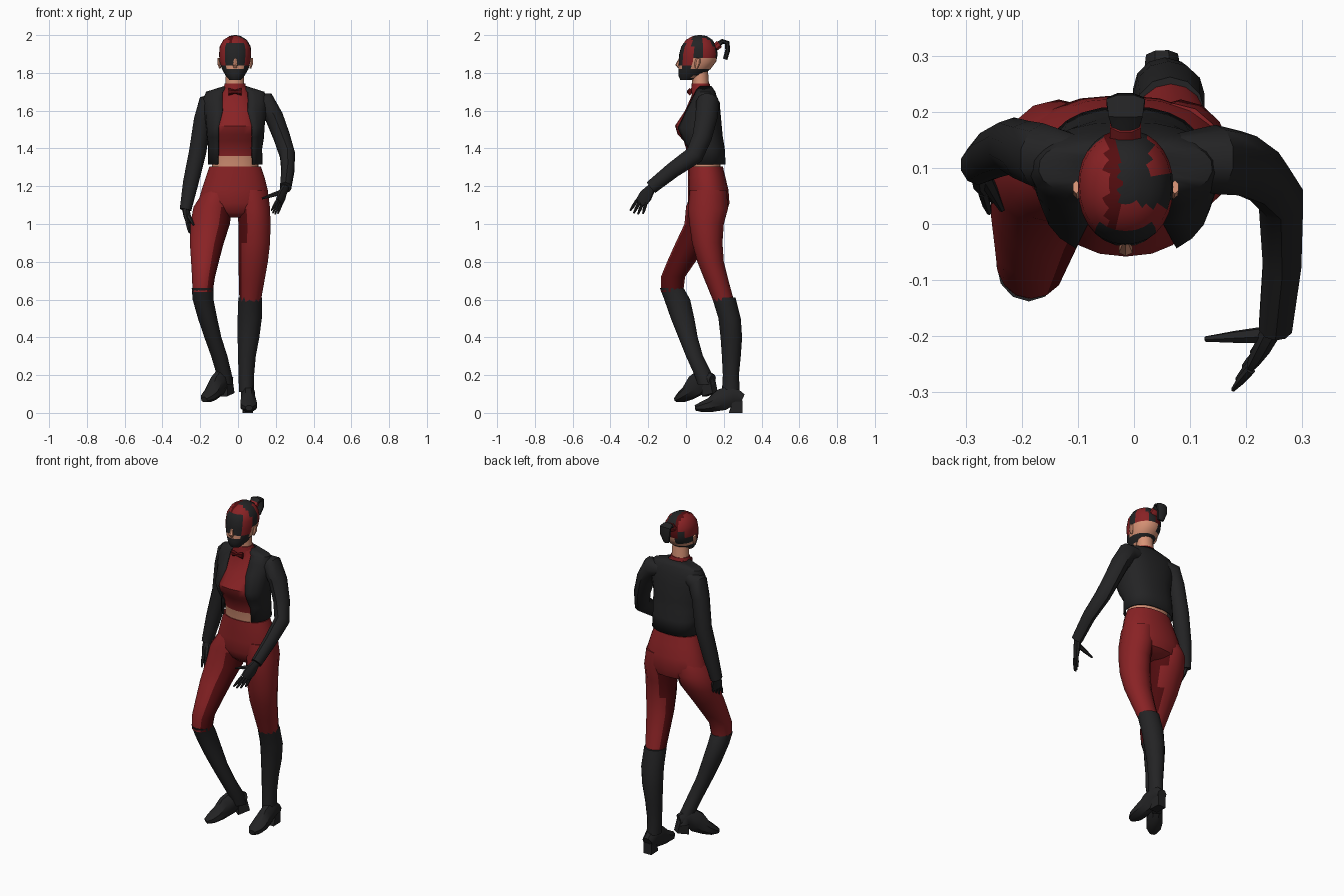
import bpy, bmesh, math
from mathutils import Vector, Matrix


def mat(name, rgb):
    m = bpy.data.materials.new(name)
    m.diffuse_color = (*rgb, 1)
    return m


BLACK = mat("black", (0.017, 0.017, 0.018))
RED = mat("red", (0.25, 0.016, 0.018))
DARK = mat("dark red", (0.09, 0.004, 0.005))
SKIN = mat("skin", (0.68, 0.29, 0.18))


def skin_rings(name, rings, mats, closed=True, rule=None, angle=40):
    """Bridge equal-length rings of points, cap the ends, colour faces by a rule."""
    bm = bmesh.new()
    vs = [[bm.verts.new(p) for p in r] for r in rings]
    n = len(rings[0])
    for a, b in zip(vs, vs[1:]):
        for i in range(n if closed else n - 1):
            j = (i + 1) % n
            bm.faces.new((a[i], a[j], b[j], b[i]))
    if closed:
        bm.faces.new(vs[0])
        bm.faces.new(vs[-1])
    bmesh.ops.recalc_face_normals(bm, faces=bm.faces)
    bm.normal_update()
    if rule:
        for f in bm.faces:
            f.material_index = rule(f.calc_center_median(), f.normal)
    me = bpy.data.meshes.new(name)
    bm.to_mesh(me)
    bm.free()
    for m in mats:
        me.materials.append(m)
    ob = bpy.data.objects.new(name, me)
    bpy.context.collection.objects.link(ob)
    bpy.ops.object.select_all(action='DESELECT')
    ob.select_set(True)
    bpy.context.view_layer.objects.active = ob
    bpy.ops.object.shade_smooth_by_angle(angle=math.radians(angle))
    return ob


def loft(name, rows, mats, n=14, sub=1, power=1.0, rule=None):
    """Level rings from rows (x0, x1, y0, y1, z[, front gap in degrees])."""
    full = []
    for a, b in zip(rows, rows[1:]):
        for k in range(sub):
            full.append([p + (q - p) * k / sub for p, q in zip(a, b)])
    full.append(rows[-1])
    gapped = len(rows[0]) > 5
    rings = []
    for r in full:
        x0, x1, y0, y1, z = r[:5]
        gap = math.radians(r[5]) if gapped else 0
        ring = []
        for i in range(n):
            a = gap + (2 * math.pi - 2 * gap) * i / (n - 1 if gapped else n)
            s, c = math.sin(a), math.cos(a)
            s, c = math.copysign(abs(s) ** power, s), math.copysign(abs(c) ** power, c)
            ring.append(((x0 + x1 + (x1 - x0) * s) / 2, (y0 + y1 - (y1 - y0) * c) / 2, z))
        rings.append(ring)
    return skin_rings(name, rings, mats, not gapped, rule)


def tube(name, pts, m, n=8, side=(1, 0, 0)):
    """Tube along points (x, y, z, half width along side, half depth)."""
    P = [Vector(p[:3]) for p in pts]
    rings = []
    for i, p in enumerate(pts):
        t = (P[min(i + 1, len(P) - 1)] - P[max(i - 1, 0)]).normalized()
        u = Vector(side)
        u = (u - t * u.dot(t)).normalized()
        v = t.cross(u)
        rings.append([P[i] + u * p[3] * math.cos(a) + v * p[4] * math.sin(a)
                      for a in (2 * math.pi * (k + .5) / n for k in range(n))])
    return skin_rings(name, rings, [m])


# torso with bare waist and red top
loft("top_and_waist", [
    (-.14, .11, .02, .185, 1.27), (-.135, .105, .012, .18, 1.36), (-.145, .115, -.012, .175, 1.44),
    (-.15, .12, -.045, .175, 1.475), (-.15, .12, -.058, .175, 1.52), (-.14, .11, -.005, .165, 1.6),
    (-.1, .07, .03, .15, 1.68), (-.07, .04, .035, .125, 1.73)],
    [RED, SKIN], n=20, power=.9, rule=lambda c, n: 1 if c.z < 1.36 else 0)

# open cropped jacket
jacket = loft("jacket", [
    (-.16, .13, -.005, .21, 1.315, 37), (-.158, .128, -.005, .205, 1.4, 35),
    (-.165, .138, -.04, .195, 1.46, 33), (-.168, .14, -.06, .19, 1.51, 32),
    (-.182, .152, -.005, .182, 1.6, 20), (-.185, .155, .025, .168, 1.66, 20),
    (-.17, .14, .045, .155, 1.70, 22), (-.075, .045, .055, .135, 1.73, 40)],
    [BLACK], n=21, power=.85)
solid = jacket.modifiers.new("thickness", 'SOLIDIFY')
solid.thickness = .008

# neck, collar and bow
loft("neck", [(-.07, .035, .035, .125, 1.69), (-.062, .03, .03, .115, 1.83)], [SKIN], n=12)
loft("collar", [(-.082, .05, .025, .135, 1.69), (-.07, .038, .03, .125, 1.745)], [RED], n=12)
tube("bow", [(-.05, .02, 1.70, .01, .02), (-.016, .014, 1.70, .01, .01), (.018, .02, 1.70, .01, .02)],
     DARK, 6, (0, 1, 0))


# head with two-tone cap, eye mask and mouth mask
def head_colour(c, n):
    dx = c.x + .015
    if c.z < 1.812:
        return 0 if c.y < .035 or c.z > 1.787 else 3
    if c.z < 1.845:
        return 3 if (abs(dx) < .045 or c.y > .02) else 0
    if c.z < 1.885 and c.y > .03:
        return 3 if dx > -.02 else 0
    if c.y < .01 and abs(dx) < .055 and c.z < 1.965:
        return 0
    if c.x < -.05:
        return 1 if c.y < .13 or c.z > 1.92 else 0
    if c.x < -.025:
        return 2
    if c.y < .035:
        return 1
    if c.y < .09:
        return 0
    return 1 if c.x > .03 else 0


loft("head", [
    (-.045, .015, -.03, .03, 1.762), (-.065, .035, -.04, .085, 1.785), (-.085, .055, -.04, .13, 1.82),
    (-.098, .066, -.038, .16, 1.86), (-.1, .07, -.036, .168, 1.9), (-.097, .067, -.025, .16, 1.94),
    (-.077, .047, 0, .14, 1.975), (-.045, .015, .035, .11, 1.995), (-.02, -.01, .065, .08, 2.0)],
    [BLACK, RED, DARK, SKIN], n=28, sub=2, power=.93, rule=head_colour)
tube("nose", [(-.015, -.033, 1.875, .006, .005), (-.015, -.046, 1.842, .014, .011),
              (-.015, -.038, 1.828, .01, .005)], SKIN, 6)
for s in (-1, 1):
    x = -.015 + s * .08
    tube("ear", [(x, .055, 1.825, .006, .008), (x + s * .006, .06, 1.85, .009, .016),
                 (x + s * .008, .066, 1.877, .007, .012)], SKIN, 6)

# hooked ponytail and its tie
X = -.015
tube("ponytail", [(X, .14, 1.93, .03, .018), (X, .17, 1.95, .025, .016), (X, .193, 1.967, .033, .014),
                  (X, .218, 1.96, .037, .015), (X, .221, 1.92, .034, .014), (X, .207, 1.872, .02, .013)], BLACK)
tube("hair_tie", [(X, .155, 1.935, .03, .022), (X, .177, 1.953, .03, .022)], RED)

# sleeves
tube("left_sleeve", [
    (.07, .115, 1.65, .045, .045), (.145, .115, 1.645, .058, .062), (.192, .108, 1.565, .05, .058),
    (.232, .085, 1.46, .046, .052), (.262, .045, 1.365, .042, .05), (.264, -.07, 1.285, .036, .042),
    (.252, -.185, 1.193, .031, .036)], BLACK, 10)
tube("right_sleeve", [
    (-.1, .115, 1.65, .045, .045), (-.162, .12, 1.635, .055, .06), (-.188, .128, 1.55, .048, .056),
    (-.214, .14, 1.38, .048, .05), (-.25, .125, 1.22, .043, .045), (-.278, .105, 1.075, .032, .036)], BLACK, 10)


# gloved hands
def hand(side, wrist, knuckle, tip, thumb, spread):
    w, k, t, th, s = map(Vector, (wrist, knuckle, tip, thumb, spread))
    L = s.length
    tube(side + "_palm", [(*w, L * 1.2, .02), (*w.lerp(k, .6), L * 2.1, .017), (*k.lerp(t, .1), L * 1.9, .012)],
         BLACK, 8, s)
    for i in (-1.5, -.5, .5, 1.5):
        a, b = k + s * i, t + s * i * 1.4 + (k - t) * (.12 * abs(i) - .06)
        tube(side + "_finger", [(*a, .009, .009), (*a.lerp(b, .55), .009, .008), (*b, .005, .004)], BLACK, 6, s)
    a = w.lerp(k, .3)
    tube(side + "_thumb", [(*a, .014, .016), (*a.lerp(th, .55), .011, .011), (*th, .005, .005)], BLACK, 6, (0, .3, 1))


hand("left", (.25, -.18, 1.195), (.22, -.235, 1.12), (.19, -.265, 1.055), (.127, -.205, 1.135), (.008, .016, -.004))
hand("right", (-.278, .105, 1.085), (-.262, .08, 1.01), (-.245, .05, .945), (-.235, .025, .995), (.005, .016, 0))

# trousers: hips and two thighs with dark inner panels
loft("hips", [
    (-.153, .123, .012, .195, 1.305), (-.172, .142, .01, .208, 1.25), (-.195, .16, .01, .225, 1.18),
    (-.215, .165, .01, .23, 1.11), (-.17, .13, .03, .215, 1.06), (-.1, .06, .06, .17, 1.035)],
    [RED], n=18, power=.93)
loft("right_thigh", [
    (-.18, -.03, .03, .2, 1.18), (-.238, -.03, .0, .222, 1.09), (-.255, -.04, -.008, .185, 1.0),
    (-.257, -.073, -.055, .12, .9), (-.25, -.1, -.1, .05, .8), (-.245, -.12, -.133, -.005, .72),
    (-.242, -.133, -.133, -.015, .64)],
    [RED, DARK], rule=lambda c, n: 1 if n.x > .5 and c.z < 1.09 else 0)
loft("left_thigh", [
    (-.02, .16, .02, .215, 1.18), (-.005, .172, .01, .222, 1.08), (0, .174, .018, .2, 1.0),
    (0, .172, .032, .193, .9), (0, .16, .06, .2, .8), (.003, .142, .1, .225, .7), (.006, .122, .145, .255, .59)],
    [RED, DARK], rule=lambda c, n: 1 if n.x < -.6 and c.z < 1.08 else 0)

# tall boots
loft("right_boot", [
    (-.245, -.13, -.138, -.012, .66), (-.24, -.13, -.115, .022, .6), (-.212, -.11, -.08, .044, .5),
    (-.178, -.088, -.04, .062, .4), (-.142, -.056, .0, .09, .3), (-.112, -.032, .045, .14, .2),
    (-.105, -.028, .06, .16, .15)], [BLACK], n=12)
loft("left_boot", [
    (.002, .126, .138, .262, .61), (-.002, .126, .172, .29, .5), (-.002, .113, .183, .297, .4),
    (0, .094, .19, .29, .3), (.003, .085, .195, .28, .2), (.005, .083, .19, .285, .11)], [BLACK], n=12)


# feet: toe along -y from the heel, sole on z = 0, then posed
def foot(side, matrix):
    rows = [(0, .028, .045, .1), (-.05, .036, .04, .15), (-.11, .036, .012, .125),
            (-.17, .043, .004, .078), (-.215, .038, .004, .058), (-.25, .018, .012, .04)]
    shoe = tube(side + "_foot", [(0, y, (a + b) / 2, w * 1.1, (b - a) / 2 * 1.1) for y, w, a, b in rows], BLACK, 8)
    heel = skin_rings(side + "_heel", [[(sx * .026, y, z) for sx, y in
                      ((-1, 0), (1, 0), (1, -.07 + z * .3), (-1, -.07 + z * .3))] for z in (0, .065)], [BLACK])
    for ob in (shoe, heel):
        ob.matrix_world = matrix


foot("left", Matrix.Translation((.05, .298, 0)) @ Matrix.Rotation(math.radians(2), 4, 'Z'))
foot("right", Matrix.Translation((-.04, .155, .105)) @ Matrix.Rotation(math.radians(-34), 4, 'Z')
     @ Matrix.Rotation(math.radians(14), 4, 'X'))
